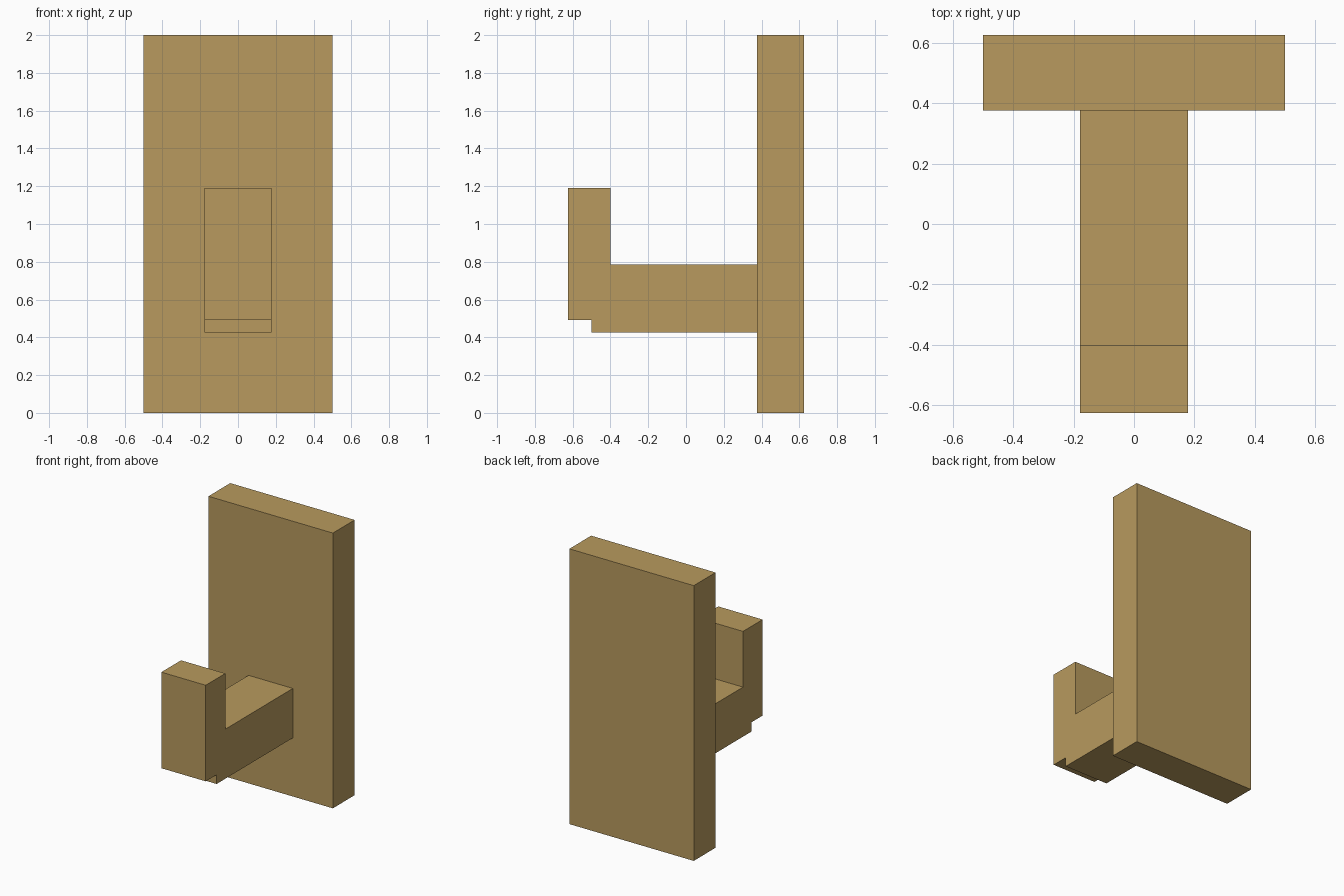
import bpy
import bmesh

if "Cube" in bpy.data.objects:
    bpy.data.objects.remove(bpy.data.objects["Cube"])

wood = bpy.data.materials.new("tan_wood")
wood.diffuse_color = (0.479, 0.323, 0.112, 1.0)
wood.use_nodes = True
wood.node_tree.nodes["Principled BSDF"].inputs["Base Color"].default_value = wood.diffuse_color


def extrude_profile(name, profile, half_width):
    """Extrude a side (y, z) outline symmetrically along x."""
    bm = bmesh.new()
    face = bm.faces.new([bm.verts.new((-half_width, y, z)) for y, z in profile])
    result = bmesh.ops.extrude_face_region(bm, geom=[face])
    moved = [g for g in result["geom"] if isinstance(g, bmesh.types.BMVert)]
    bmesh.ops.translate(bm, verts=moved, vec=(2 * half_width, 0, 0))
    bmesh.ops.recalc_face_normals(bm, faces=bm.faces)
    mesh = bpy.data.meshes.new(name)
    bm.to_mesh(mesh)
    bm.free()
    mesh.materials.append(wood)
    obj = bpy.data.objects.new(name, mesh)
    bpy.context.collection.objects.link(obj)
    return obj


# Upright wall plate
extrude_profile("back_plate",
                [(0.375, 0), (0.625, 0), (0.625, 2), (0.375, 2)], 0.5)

# Arm with upturned tip and a small step under the front
extrude_profile("hook",
                [(0.375, 0.425), (0.375, 0.785), (-0.4, 0.785), (-0.4, 1.19),
                 (-0.625, 1.19), (-0.625, 0.492), (-0.5, 0.492), (-0.5, 0.425)],
                0.178)
